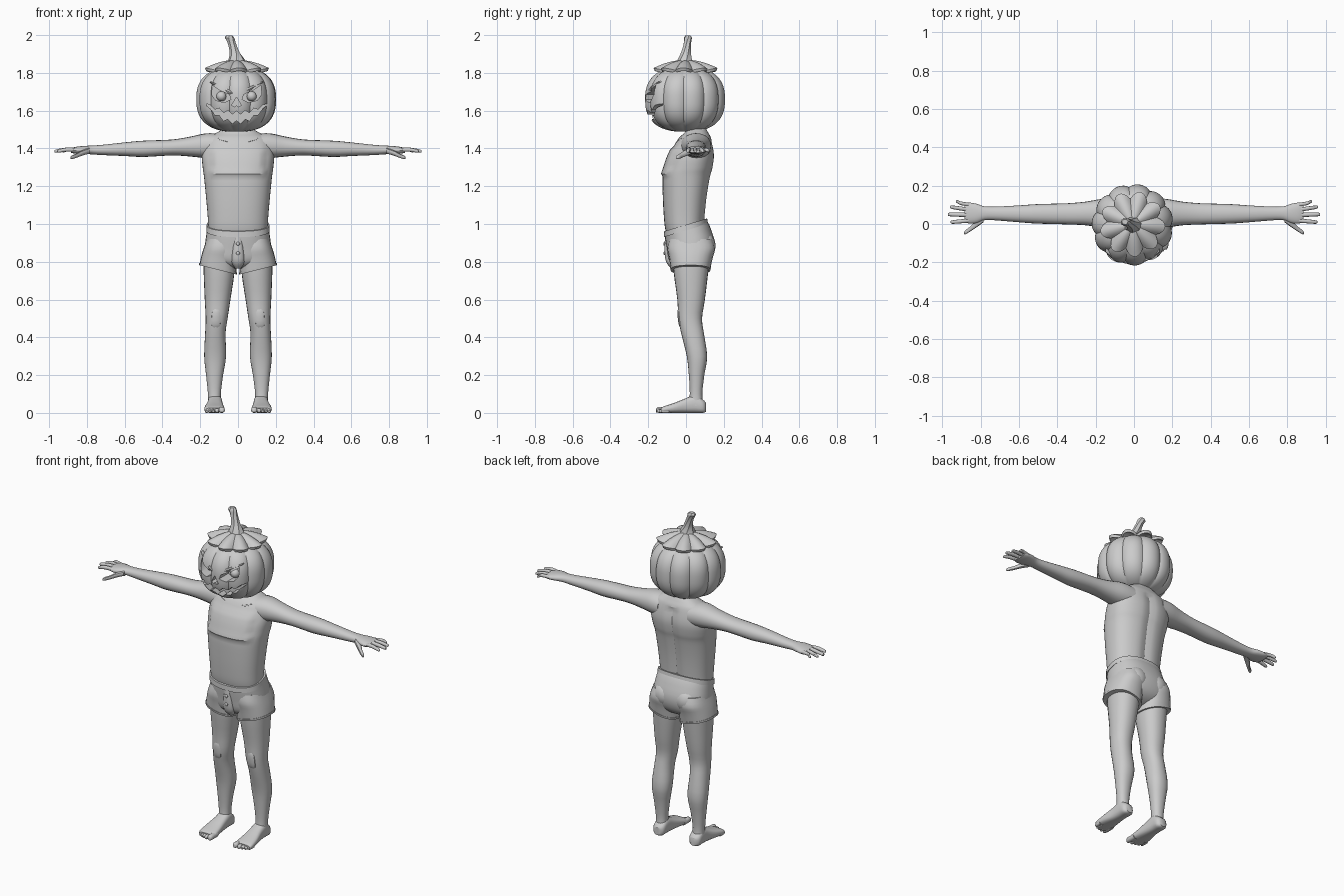
import bpy, bmesh
from math import sin, cos, pi, radians
from mathutils import Vector

if "Cube" in bpy.data.objects:
    bpy.data.objects.remove(bpy.data.objects["Cube"])


def finish(name, bm, angle=40):
    bmesh.ops.recalc_face_normals(bm, faces=bm.faces)
    me = bpy.data.meshes.new(name)
    bm.to_mesh(me)
    bm.free()
    me.shade_smooth()
    me.set_sharp_from_angle(angle=radians(angle))
    ob = bpy.data.objects.new(name, me)
    bpy.context.collection.objects.link(ob)
    return ob


def spline(rows, sub):
    """Catmull-Rom through rows of numbers."""
    out = []
    for i in range(len(rows) - 1):
        q = [rows[max(i - 1, 0)], rows[i], rows[i + 1], rows[min(i + 2, len(rows) - 1)]]
        for s in range(sub):
            t = s / sub
            out.append([b + .5 * t * (c - a + t * (2*a - 5*b + 4*c - d + t * (3*(b - c) + d - a)))
                        for a, b, c, d in zip(*q)])
    return out + [list(rows[-1])]


def loft(name, secs, axis='z', n=20, p=2.2, sub=3, tweak=None, mirror=False, angle=40, twist=0):
    """Skin along an axis. Section = (position, centre a, centre b, radius a, radius b)."""
    bm = bmesh.new()
    for side in ((1, -1) if mirror else (1,)):
        rings = []
        for k, (t, a, b, ra, rb) in enumerate(spline(secs, sub)):
            ring = []
            for i in range(n):
                w = 2 * pi * i / n + twist * k
                c, s = cos(w), sin(w)
                u = a + ra * (abs(c) ** (2 / p)) * (1 if c > 0 else -1)
                v = b + rb * (abs(s) ** (2 / p)) * (1 if s > 0 else -1)
                co = Vector({'z': (u, v, t), 'x': (t, u, v), 'y': (u, t, v)}[axis])
                if tweak:
                    tweak(co)
                co.x *= side
                ring.append(bm.verts.new(co))
            rings.append(ring)
        for r0, r1 in zip(rings, rings[1:]):
            for i in range(n):
                j = (i + 1) % n
                bm.faces.new((r0[i], r0[j], r1[j], r1[i]))
        bm.faces.new(rings[0])
        bm.faces.new(rings[-1])
    return finish(name, bm, angle)


def ball(name, places):
    """Ellipsoids at (centre, radii)."""
    bm = bmesh.new()
    for c, r in places:
        vs = bmesh.ops.create_uvsphere(bm, u_segments=16, v_segments=10, radius=1)['verts']
        for v in vs:
            v.co = Vector(c) + Vector([v.co[k] * r[k] for k in range(3)])
    return finish(name, bm)


def both(c, r):
    return [(c, r), ((-c[0], c[1], c[2]), r)]


# Torso and neck, with chest step and spine groove
def chest(v):
    if v.y < 0 and 1.265 < v.z < 1.41 and abs(v.x) < .14:
        v.y -= .01
    if v.y > .05 and v.z < 1.44:
        v.y -= .014 * max(0, 1 - abs(v.x) / .04)


loft("torso", [(.92, 0, .01, .155, .105), (.98, 0, -.006, .157, .105), (1.05, 0, -.008, .161, .11),
               (1.15, 0, -.005, .17, .118), (1.25, 0, .003, .18, .127), (1.3, 0, .016, .187, .127),
               (1.37, 0, .032, .19, .118), (1.45, 0, .046, .165, .088), (1.485, 0, .055, .11, .062),
               (1.52, 0, .05, .062, .05), (1.6, 0, .035, .056, .048)],
     n=48, p=2.4, sub=4, tweak=chest, angle=30)
for s in (-1, 1):
    loft("collarbone", [(s * .02, -.03, 1.425, .012, .006), (s * .06, -.035, 1.437, .014, .008),
                        (s * .11, -.015, 1.45, .012, .007)], axis='x', n=8)

# Arms, palms, fingers
loft("arm", [(.1, .05, 1.41, .085, .068), (.17, .055, 1.414, .076, .066), (.25, .055, 1.41, .062, .053),
             (.35, .053, 1.405, .055, .042), (.5, .053, 1.398, .051, .043), (.6, .053, 1.396, .044, .036),
             (.72, .055, 1.392, .036, .027), (.78, .056, 1.392, .036, .023), (.82, .055, 1.392, .05, .021),
             (.86, .057, 1.39, .055, .018), (.885, .06, 1.389, .048, .012)], axis='x', mirror=True)
for x, y0, y1, r in ((.93, .1, .117, .0095), (.96, .074, .088, .0105),
                     (.972, .047, .05, .011), (.957, .018, .01, .0105)):
    loft("finger", [(.855, y0, 1.392, r, r), (.905, (y0 + y1) / 2, 1.394, r, r * 1.05),
                    (x - .008, y1, 1.386, r * .85, r * .8), (x, y1, 1.384, r * .4, r * .4)],
         axis='x', n=10, mirror=True)
loft("thumb", [(.785, .03, 1.388, .02, .016), (.82, .004, 1.378, .02, .015), (.855, -.026, 1.362, .013, .012),
               (.88, -.043, 1.353, .011, .01), (.887, -.047, 1.35, .004, .004)], axis='x', n=10, mirror=True)

# Legs and kneecaps
loft("leg", [(.86, .1, .028, .082, .1), (.75, .1, .026, .082, .092), (.6, .108, .027, .068, .073),
             (.5, .113, .022, .058, .063), (.42, .12, .035, .054, .06), (.3, .121, .058, .058, .054),
             (.2, .124, .056, .045, .041), (.1, .125, .053, .034, .033), (.04, .124, .052, .036, .04)],
     n=24, mirror=True)
loft("kneecap", [(.44, .118, -.012, .016, .012), (.47, .117, -.02, .026, .02), (.53, .115, -.026, .025, .02),
                 (.56, .113, -.026, .014, .014)], n=10, p=3, mirror=True)

# Feet and toes
loft("foot", [(.106, .122, .03, .02, .024), (.09, .122, .035, .036, .035), (.05, .122, .048, .038, .048),
              (0, .122, .039, .041, .039), (-.06, .125, .027, .05, .027), (-.115, .125, .018, .054, .018),
              (-.132, .125, .014, .046, .013)], axis='y', p=2.8, mirror=True)
for x, y, r in ((.086, -.158, .016), (.111, -.156, .012), (.131, -.15, .011), (.149, -.143, .01), (.166, -.133, .01)):
    loft("toe", [(-.09, x, r, r, r), (y + .012, x, r, r, r), (y, x, r * .8, r * .5, r * .6)],
         axis='y', n=10, mirror=True)


# Shorts: tilted waist, hips, flared legs, band, fly
def tilt(v):
    v.z += .3 * v.y * min(1, max(0, (v.z - .85) / .11))


def hem(v):
    v.z += (v.x - .105) * .25 * max(0, min(1, (.9 - v.z) / .12))


loft("shorts_hips", [(.99, 0, -.002, .162, .11), (.94, 0, .012, .168, .12), (.88, 0, .026, .175, .128),
                     (.82, 0, .022, .175, .116), (.785, 0, .015, .13, .09), (.765, 0, .01, .05, .05)],
     n=36, p=2.4, tweak=tilt)
loft("shorts_leg", [(.92, .082, .025, .085, .115), (.87, .091, .028, .09, .126), (.82, .1, .026, .093, .115),
                    (.757, .106, .024, .098, .104)], n=24, p=2.4, tweak=hem, mirror=True)
loft("shorts_hem", [(.757, .106, .024, .1, .106), (.769, .105, .024, .1, .108)],
     n=24, p=2.4, sub=1, tweak=hem, mirror=True)
loft("waistband", [(.966, 0, 0, .168, .117), (.996, 0, -.002, .166, .114)], n=36, p=2.4, sub=1, tweak=tilt)
loft("fly", [(.93, 0, -.095, .02, .017), (.86, 0, -.092, .03, .022), (.8, 0, -.082, .034, .024),
             (.765, 0, -.06, .015, .02)], n=14)
ball("buttons", [((0, -.114, z), (.01, .006, .01)) for z in (.895, .845)])
ball("buttocks", both((.07, .09, .885), (.075, .067, .075)))

# Ribbed pumpkin head
CX, CZ, HALF = -.008, 1.66, .172
bm = bmesh.new()
N, M = 132, 40
rings = []
for k in range(1, M):
    f = -pi / 2 + pi * k / M
    ring = []
    for i in range(N):
        a = 2 * pi * i / N
        lobe = 1 - .085 * (1 - abs(sin(5.5 * a + .3)) ** .6)
        r = .213 * cos(f) ** .8 * lobe
        z = CZ + HALF * abs(sin(f)) ** .8 * (1 if f > 0 else -1)
        ring.append(bm.verts.new((CX + r * cos(a), r * sin(a) - .004, z)))
    rings.append(ring)
for r0, r1 in zip(rings, rings[1:]):
    for i in range(N):
        j = (i + 1) % N
        bm.faces.new((r0[i], r0[j], r1[j], r1[i]))
for ring in (rings[0], rings[-1]):
    bm.faces.new(ring)
head = finish("pumpkin_head", bm)

# Carved face: eyes, nose, toothed mouth
eye = [(.03, 1.66), (.038, 1.685), (.09, 1.708), (.13, 1.735), (.132, 1.685), (.11, 1.655), (.065, 1.643)]
nose = [(0, 1.672), (.026, 1.628), (.008, 1.62), (0, 1.63), (-.008, 1.62), (-.026, 1.628)]
top, low = [], []
for i in range(15):
    u = i / 7 - 1
    tooth = (.011 if i % 2 else -.009) * (1 - u ** 4)
    top.append((.16 * u, 1.587 + .05 * u * u + tooth))
    low.append((.16 * u, 1.538 + .09 * u * u + tooth))
bm = bmesh.new()
for poly in (eye, [(-x, z) for x, z in eye], nose, top + low[::-1]):
    front = [bm.verts.new((x + CX, -.3, z)) for x, z in poly]
    back = [bm.verts.new((x + CX, -.125, z)) for x, z in poly]
    bm.faces.new(front)
    bm.faces.new(back)
    for i in range(len(poly)):
        j = (i + 1) % len(poly)
        bm.faces.new((front[i], front[j], back[j], back[i]))
cutter = finish("face_cutter", bm)
mod = head.modifiers.new("carve", 'BOOLEAN')
mod.operation, mod.object, mod.solver = 'DIFFERENCE', cutter, 'EXACT'
bpy.context.view_layer.objects.active = head
bpy.ops.object.modifier_apply(modifier="carve")
bpy.data.objects.remove(cutter)
head.data.set_sharp_from_angle(angle=radians(40))
ball("eyeballs", [((CX + s * .08, -.13, 1.676), (.026, .026, .026)) for s in (-1, 1)])
for s in (-1, 1):
    loft("brow", [(CX + s * x, y, z, .014, r) for x, y, z, r in
                  ((.014, -.195, 1.69, .006), (.045, -.19, 1.703, .012),
                   (.095, -.168, 1.728, .011), (.14, -.135, 1.752, .004))], axis='x', n=8)

# Leafy scalloped lid
bm = bmesh.new()
N, R = 72, 8
rings = []
for under in (0, 1):
    for k in (range(1, R + 1) if not under else range(R, 0, -1)):
        t = k / R
        ring = []
        for i in range(N):
            a = 2 * pi * i / N
            petal = abs(cos(4.5 * a + .4))
            r = t * (.132 + t * .04 * petal) - under * .006
            z = 1.866 - .052 * t ** 2.2 + .012 * t * petal - .016 * under
            ring.append(bm.verts.new((CX + r * cos(a), r * sin(a), z)))
        rings.append(ring)
for r0, r1 in zip(rings, rings[1:]):
    for i in range(N):
        j = (i + 1) % N
        bm.faces.new((r0[i], r0[j], r1[j], r1[i]))
bm.faces.new(rings[0])
bm.faces.new(rings[-1])
finish("pumpkin_lid", bm, 30)

# Twisted stem
loft("stem", [(1.845, -.005, -.005, .055, .05), (1.875, -.008, -.004, .042, .038), (1.91, -.017, 0, .027, .026),
              (1.96, -.034, .007, .022, .02), (1.985, -.045, .01, .026, .022), (1.998, -.047, .011, .016, .014)],
     n=7, p=2, sub=2, twist=.12, angle=25)
